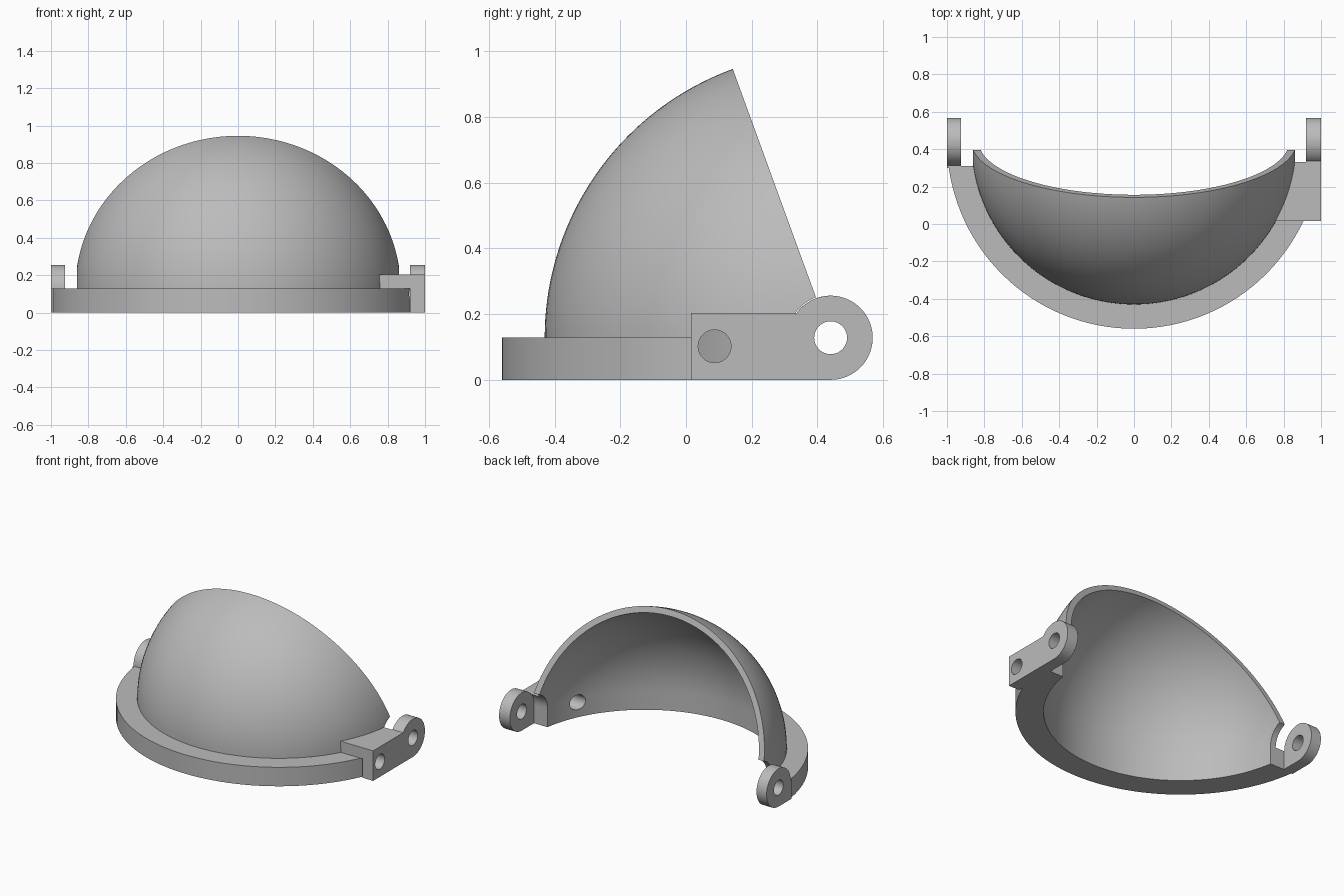
import bpy, bmesh, math
from mathutils import Matrix

if "Cube" in bpy.data.objects:
    bpy.data.objects.remove(bpy.data.objects["Cube"])

PY, PZ = 0.44, 0.128          # hinge axis, also the dome centre
R_OUT, R_IN, R_FLANGE = 0.87, 0.83, 1.0
LUG_R, SLOT_R, BORE_R = 0.128, 0.131, 0.05
BLOCK_Y, BLOCK_Z = 0.015, 0.203
ARM_X = 0.92

grey = bpy.data.materials.new("plain grey")
grey.use_nodes = True
grey.diffuse_color = (0.5, 0.5, 0.5, 1)
grey.node_tree.nodes["Principled BSDF"].inputs["Base Color"].default_value = (0.5, 0.5, 0.5, 1)


def arc(cx, cy, r, start, end, steps):
    """Points on an arc, angles in degrees."""
    angles = [math.radians(start + (end - start) * i / steps) for i in range(steps + 1)]
    return [(cx + r * math.cos(a), cy + r * math.sin(a)) for a in angles]


def finish(bm, name):
    bmesh.ops.remove_doubles(bm, verts=bm.verts, dist=1e-5)
    bmesh.ops.recalc_face_normals(bm, faces=bm.faces)
    mesh = bpy.data.meshes.new(name)
    bm.to_mesh(mesh)
    bm.free()
    mesh.materials.append(grey)
    ob = bpy.data.objects.new(name, mesh)
    bpy.context.collection.objects.link(ob)
    return ob


def prism(name, outline, x0, x1):
    """Extrude a (y, z) outline along x."""
    bm = bmesh.new()
    face = bm.faces.new([bm.verts.new((x0, y, z)) for y, z in outline])
    ext = bmesh.ops.extrude_face_region(bm, geom=[face])["geom"]
    moved = [v for v in ext if isinstance(v, bmesh.types.BMVert)]
    bmesh.ops.translate(bm, verts=moved, vec=(x1 - x0, 0, 0))
    return finish(bm, name)


def revolve(name, profile, closed=True, steps=128):
    """Turn a (radius, z) profile about the vertical axis through the dome centre."""
    bm = bmesh.new()
    verts = [bm.verts.new((r, 0, z)) for r, z in profile]
    pairs = list(zip(verts, verts[1:])) + ([(verts[-1], verts[0])] if closed else [])
    edges = [bm.edges.new(p) for p in pairs]
    bmesh.ops.spin(bm, geom=verts + edges, cent=(0, 0, 0), axis=(0, 0, 1),
                   angle=math.tau, steps=steps, use_duplicate=False)
    bmesh.ops.dissolve_degenerate(bm, dist=1e-5, edges=bm.edges)
    bm.transform(Matrix.Translation((0, PY, 0)))
    return finish(bm, name)


def cut(ob, *cutters):
    """Subtract the cutters and bake the result."""
    for c in cutters:
        mod = ob.modifiers.new("cut", "BOOLEAN")
        mod.operation, mod.solver, mod.object = "DIFFERENCE", "EXACT", c
    bpy.context.view_layer.update()
    deps = bpy.context.evaluated_depsgraph_get()
    baked = bpy.data.meshes.new_from_object(ob.evaluated_get(deps))
    ob.modifiers.clear()
    ob.data = baked


# Cutters: tilted back opening with hinge clearance, dome cavity, bores
opening = prism("opening_cutter",
                [(PY - SLOT_R, -0.2), (PY - SLOT_R, PZ)]
                + arc(PY, PZ, SLOT_R, 180, 110, 16)[1:]
                + [arc(PY, PZ, 1.5, 110, 110, 1)[0], (2, 1.5), (2, -0.2)], -1.2, 1.2)
mid = (R_OUT + R_IN) / 2
cavity = revolve("cavity_cutter",
                 [(0, -0.1), (mid, -0.1)] + arc(0, PZ, mid, 0, 89.9, 32) + [(0, PZ + mid)], False)
screw_bore = prism("screw_bore_cutter", arc(0.087, 0.102, BORE_R, 0, 352.5, 47), 0.5, 1.2)
pivot_bore = prism("pivot_bore_cutter", arc(PY, PZ, BORE_R, 0, 352.5, 47), -1.2, 1.2)

# Thin dome shell with a short straight skirt
dome = revolve("dome_shell",
               [(R_IN, 0), (R_OUT, 0)] + arc(0, PZ, R_OUT, 0, 90, 48)
               + arc(0, PZ, R_IN, 90, 0, 48), True)
cut(dome, opening, screw_bore)

# Flat flange around the foot of the dome
flange = revolve("base_flange", [(R_OUT, 0), (R_FLANGE, 0), (R_FLANGE, PZ), (R_OUT, PZ)])
cut(flange, opening, screw_bore)

# Raised block between the dome and the long hinge arm
block = prism("mounting_block",
              [(BLOCK_Y, PZ), (PY, PZ), (PY, BLOCK_Z), (BLOCK_Y, BLOCK_Z)], 0.6, ARM_X)
cut(block, cavity, opening, screw_bore)

# Long hinge arm on the left, short hinge lug on the right
meet = 180 - math.degrees(math.asin((BLOCK_Z - PZ) / LUG_R))
arm = prism("left_hinge_arm",
            [(BLOCK_Y, 0)] + arc(PY, PZ, LUG_R, -90, meet, 48) + [(BLOCK_Y, BLOCK_Z)], ARM_X, 1)
cut(arm, screw_bore, pivot_bore)

lug = prism("right_hinge_lug",
            [(0.3, 0)] + arc(PY, PZ, LUG_R, -90, 180, 56) + [(0.3, PZ)], -1, -0.925)
cut(lug, pivot_bore)

for helper in (opening, cavity, screw_bore, pivot_bore):
    bpy.data.objects.remove(helper)

# Smooth curved faces, keep the machined edges crisp
bpy.ops.object.select_all(action="DESELECT")
for ob in (dome, flange, block, arm, lug):
    ob.select_set(True)
bpy.context.view_layer.objects.active = dome
bpy.ops.object.shade_smooth_by_angle(angle=math.radians(30))
